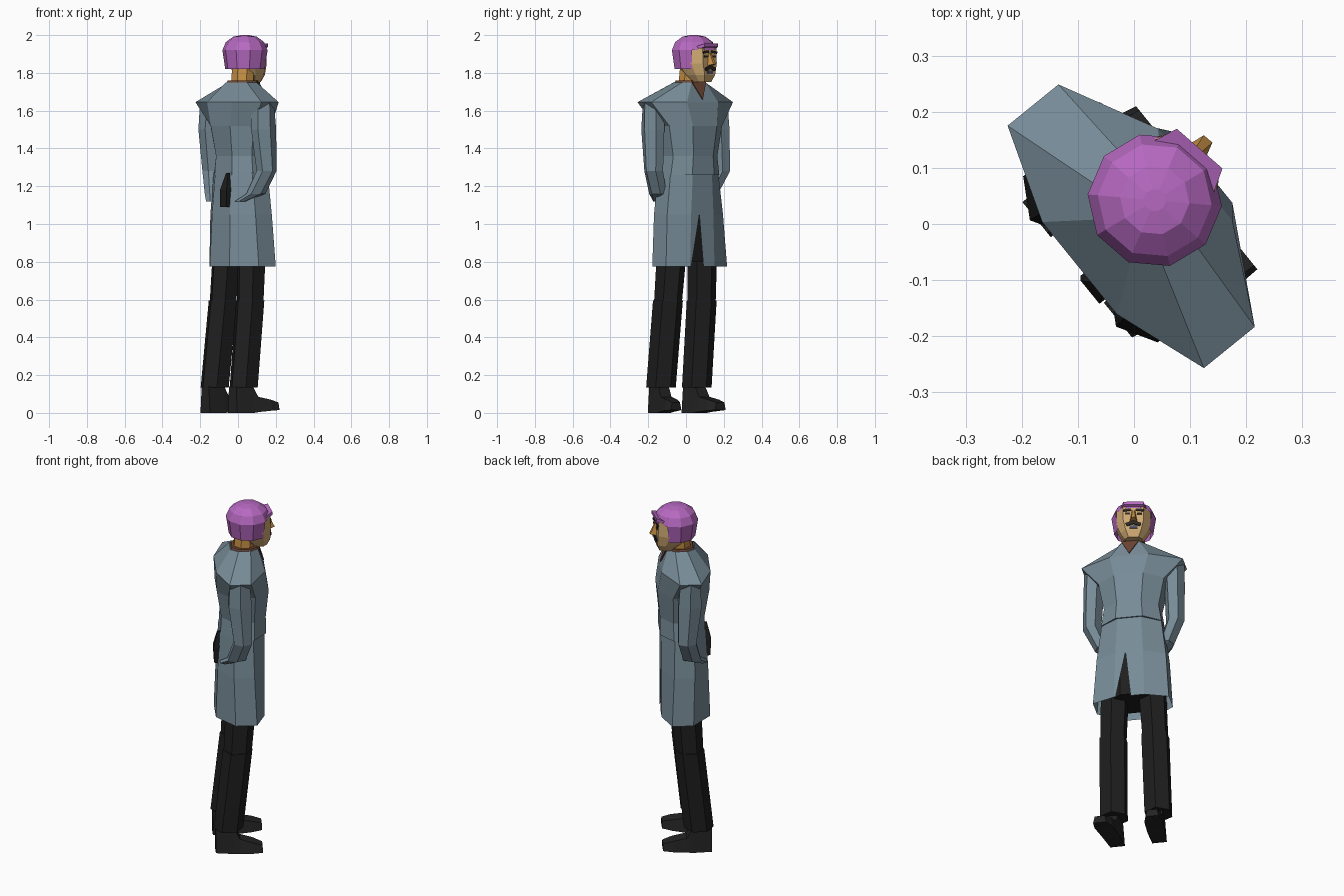
import bpy, bmesh, math
from mathutils import Matrix, Vector

if "Cube" in bpy.data.objects:
    bpy.data.objects.remove(bpy.data.objects["Cube"])


def material(name, r, g, b):
    m = bpy.data.materials.new(name)
    m.diffuse_color = (r, g, b, 1)
    m.use_nodes = True
    m.node_tree.nodes["Principled BSDF"].inputs["Base Color"].default_value = m.diffuse_color
    return m


PURPLE = material("cap purple", 0.47, 0.14, 0.53)
COAT = material("coat blue grey", 0.185, 0.26, 0.31)
BLACK = material("trouser black", 0.013, 0.013, 0.013)
SHOE = material("shoe black", 0.017, 0.017, 0.017)
SKIN = material("skin tan", 0.62, 0.40, 0.17)
ORANGE = material("skin orange", 0.57, 0.28, 0.06)
BROWN = material("collar brown", 0.15, 0.06, 0.035)
HAIR = material("dark hair", 0.03, 0.022, 0.018)
LIPS = material("lips", 0.09, 0.09, 0.14)

# Local frames: x = wearer's right, y = forward
BODY = Matrix.Rotation(math.radians(-51), 4, 'Z')
HEAD = Matrix.Translation((0.035, 0.04, 0)) @ Matrix.Rotation(math.radians(-41), 4, 'Z')


def finish(name, bm, mat, frame):
    bmesh.ops.recalc_face_normals(bm, faces=bm.faces[:])
    bm.transform(frame)
    me = bpy.data.meshes.new(name)
    bm.to_mesh(me)
    bm.free()
    me.materials.append(mat)
    ob = bpy.data.objects.new(name, me)
    bpy.context.collection.objects.link(ob)
    return ob


def loft(name, rings, mat, frame=BODY, closed=True, caps=(True, True), skip=None):
    bm = bmesh.new()
    vs = [[bm.verts.new(p) for p in r] for r in rings]
    n = len(rings[0])
    for i in range(len(rings) - 1):
        for j in range(n if closed else n - 1):
            if skip and skip(i, j):
                continue
            k = (j + 1) % n
            bm.faces.new((vs[i][j], vs[i][k], vs[i + 1][k], vs[i + 1][j]))
    if closed:
        for c, r in zip(caps, (vs[0], vs[-1])):
            if c:
                bm.faces.new(r)
    bmesh.ops.remove_doubles(bm, verts=bm.verts[:], dist=0.0005)
    return finish(name, bm, mat, frame)


def section(z, a, f, b, r=0.45, shift=0.0):
    """Eight-sided section: half width a, front f, back b, side points moved by shift."""
    m, h = (f + b) / 2 + shift, (f - b) * 0.22
    right = [(r * a, f, z), (a, m + h, z), (a, m - h, z), (r * a, b, z)]
    return right + [(-x, y, q) for x, y, q in reversed(right)]


def polygon(cx, cy, z, rx, ry, n=6, start=90):
    return [(cx + rx * math.cos(math.radians(start + 360 * i / n)),
             cy + ry * math.sin(math.radians(start + 360 * i / n)), z) for i in range(n)]


def block(name, c, s, mat, frame, tilt=0):
    bm = bmesh.new()
    bmesh.ops.create_cube(bm, size=1)
    bm.transform(Matrix.Translation(c) @ Matrix.Rotation(tilt, 4, 'Y')
                 @ Matrix.Diagonal((*s, 1)))
    return finish(name, bm, mat, frame)


# Coat upper body
loft("coat_body", [section(1.26, 0.165, 0.145, -0.10),
                   section(1.36, 0.15, 0.145, -0.095),
                   section(1.52, 0.18, 0.16, -0.12),
                   section(1.645, 0.278, 0.14, -0.125, 0.38, -0.014),
                   section(1.75, 0.078, 0.105, -0.045, 0.6)], COAT)

# Coat skirt, split at the front
def skirt(z, a, f, b, s0, s1, shift):
    return [(s0, f, z)] + section(z, a, f, b, 0.4, shift) + [(s1, f, z)]

loft("coat_skirt", [skirt(1.275, 0.162, 0.138, -0.102, 0.015, 0.015, 0),
                    skirt(1.05, 0.19, 0.137, -0.115, 0.02, 0.02, 0.01),
                    skirt(0.775, 0.208, 0.137, -0.125, 0.075, -0.008, 0.025)],
     COAT, closed=False)
# Trouser front seen through the split
loft("trouser_hips", [polygon(0, 0.01, z, 0.14, 0.112, 8, 22.5) for z in (0.80, 1.15)], BLACK)

# Sleeves, trouser legs and shoes
for side, s in (("right", 1), ("left", -1)):
    loft(side + "_sleeve", [polygon(s * 0.215, -0.007, 1.642, 0.06, 0.062, 6, 0),
                            polygon(s * 0.222, -0.005, 1.5, 0.056, 0.072, 6, 0),
                            polygon(s * 0.228, 0.01, 1.28, 0.05, 0.055, 6, 0),
                            polygon(s * 0.175, -0.02, 1.16, 0.042, 0.055, 6, 0),
                            polygon(s * 0.12, -0.08, 1.12, 0.035, 0.03, 6, 0)], COAT)
    loft(side + "_upper_leg", [polygon(s * 0.10, 0.015, 0.95, 0.08, 0.085),
                               polygon(s * 0.115, -0.01, 0.58, 0.074, 0.076)], BLACK)
    loft(side + "_lower_leg", [polygon(s * 0.115, -0.01, 0.595, 0.08, 0.08),
                               polygon(s * 0.122, -0.06, 0.135, 0.079, 0.08)], BLACK)
    # shoe sections run from heel to toe: (y, x centre, half width, bottom, top)
    out = 0.05 if s > 0 else 0.01
    rings = []
    for y, t, w, z0, z1 in ((-0.13, 0, 0.04, 0, 0.14), (-0.03, 0.25, 0.046, 0, 0.14),
                            (0.0, 0.4, 0.048, 0.005, 0.085), (0.07, 0.75, 0.05, 0.012, 0.07),
                            (0.12, 1, 0.036, 0.015, 0.055)):
        x = s * (0.115 + out * t)
        if s < 0:
            y += 0.015 * t
        rings.append([(x - w, y, z0), (x + w, y, z0), (x + w * 0.75, y, z1), (x - w * 0.75, y, z1)])
    loft(side + "_shoe", rings, SHOE)

# Gloved hands clasped behind the back
loft("gloved_hands", [polygon(0.04, -0.108, 1.09, 0.04, 0.034, 4, 45),
                      polygon(0.045, -0.112, 1.18, 0.038, 0.036, 4, 45),
                      polygon(0.05, -0.105, 1.27, 0.012, 0.015, 4, 45)], BLACK)

# Neck and collar
loft("neck", [polygon(0, 0.03, 1.70, 0.065, 0.062, 8, 22.5),
              polygon(-0.005, 0.04, 1.82, 0.065, 0.062, 8, 22.5)], ORANGE)
loft("collar", [section(1.735, 0.08, 0.109, -0.048, 0.6),
                section(1.76, 0.07, 0.1, -0.035, 0.6)], BROWN)
loft("collar_front", [[(-0.048, y + 0.107, 1.752), (0.048, y + 0.107, 1.752), (0, y + 0.138, 1.66)]
                      for y in (-0.004, 0.004)], BROWN)

# Head
loft("head", [section(1.752, 0.045, 0.1, 0.02, 0.6),
              section(1.79, 0.07, 0.115, -0.03, 0.6),
              section(1.85, 0.092, 0.115, -0.075, 0.6),
              section(1.93, 0.092, 0.112, -0.085, 0.6),
              section(1.96, 0.07, 0.08, -0.06, 0.6)], SKIN, HEAD)
loft("nose", [[(-0.022, 0.11, 1.838), (0.022, 0.11, 1.838), (0.01, 0.148, 1.846), (-0.01, 0.148, 1.846)],
              [(-0.01, 0.11, 1.905), (0.01, 0.11, 1.905), (0.006, 0.119, 1.905), (-0.006, 0.119, 1.905)]],
     ORANGE, HEAD)

# Painted face details
for side, s in (("right", 1), ("left", -1)):
    block(side + "_eyebrow", (s * 0.034, 0.114, 1.910), (0.044, 0.008, 0.012), HAIR, HEAD, s * 0.15)
    block(side + "_eye", (s * 0.032, 0.115, 1.887), (0.026, 0.006, 0.01), HAIR, HEAD)
    block(side + "_moustache", (s * 0.018, 0.118, 1.825), (0.044, 0.009, 0.018), HAIR, HEAD, s * 0.35)
block("mouth", (0, 0.115, 1.804), (0.044, 0.008, 0.018), LIPS, HEAD)

# Cap: faceted dome, open over the face
N = 10
dome = [polygon(0, 0.003, z, r, r, N, 0) for z, r in
        ((1.82, 0.105), (1.92, 0.12), (1.963, 0.102), (1.992, 0.062), (2.0, 0.02))]
loft("cap", dome, PURPLE, HEAD, caps=(False, True), skip=lambda i, j: i == 0 and 1 <= j <= 3)

# Short upturned brim
loft("cap_brim", [[(-0.075, 0.07, z), (0.075, 0.07, z), (0.054, 0.125, z + 0.02), (-0.054, 0.125, z + 0.02)]
                  for z in (1.918, 1.936)], PURPLE, HEAD)
